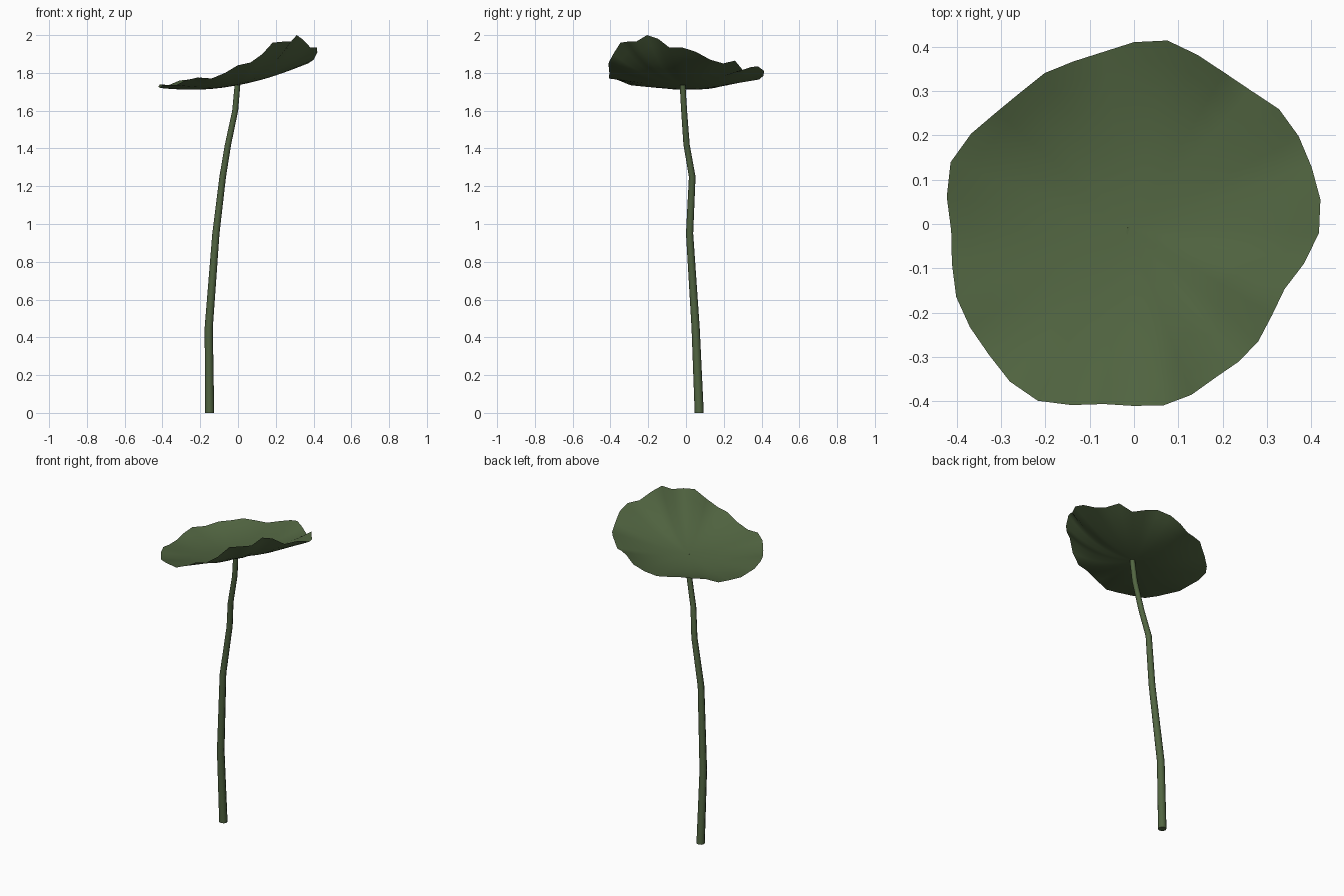
import bpy
import bmesh
from math import radians, sin, cos, tau
from mathutils import Vector

default_cube = bpy.data.objects.get("Cube")
if default_cube:
    bpy.data.objects.remove(default_cube, do_unlink=True)


def make_material(name, colour):
    material = bpy.data.materials.new(name)
    material.use_nodes = True
    material.diffuse_color = colour
    shader = material.node_tree.nodes["Principled BSDF"]
    shader.inputs["Base Color"].default_value = colour
    return material


def finish_object(name, bm, material):
    """Turn a bmesh into a smooth-shaded object with one material."""
    mesh = bpy.data.meshes.new(name)
    bm.to_mesh(mesh)
    bm.free()
    mesh.materials.append(material)
    part = bpy.data.objects.new(name, mesh)
    bpy.context.collection.objects.link(part)
    bpy.ops.object.select_all(action="DESELECT")
    part.select_set(True)
    bpy.context.view_layer.objects.active = part
    bpy.ops.object.shade_smooth_by_angle(angle=radians(50))
    return part


def bridge_loops(bm, inner, outer):
    """Join two closed vertex loops of equal length with quads."""
    count = len(inner)
    for i in range(count):
        j = (i + 1) % count
        bm.faces.new((inner[i], outer[i], outer[j], inner[j]))


leaf_green = make_material("leaf green", (0.083, 0.13, 0.053, 1))

# Leaf: a shallow tilted bowl with a wavy rim, one rim entry per ten degrees
LEAF_CENTRE = Vector((-0.01, -0.01, 1.735))
RIM_RADIUS = [
    .435, .433, .434, .431, .414, .411, .42, .432, .42, .402, .397, .399,
    .393, .398, .416, .43, .418, .402, .408, .42, .423, .426, .438, .44,
    .419, .4, .4, .406, .4, .388, .388, .386, .376, .375, .401, .427]
RIM_HEIGHT = [
    1.91, 1.87, 1.85, 1.865, 1.815, 1.83, 1.835, 1.81, 1.785, 1.765, 1.77, 1.775,
    1.765, 1.76, 1.735, 1.74, 1.727, 1.72, 1.72, 1.735, 1.735, 1.735, 1.76, 1.775,
    1.77, 1.8, 1.84, 1.855, 1.9, 1.96, 1.965, 1.965, 2, 1.98, 1.935, 1.935]
RIM_COUNT = len(RIM_RADIUS)
TILT_X, TILT_Y = 0.19, -0.05
RING_COUNT = 9


def broad_height(index):
    """Rim height with the small ripples averaged away."""
    near = [RIM_HEIGHT[(index + k) % RIM_COUNT] for k in range(-3, 4)]
    return sum(near) / len(near)


def leaf_point(index, t):
    """Point on one leaf vein: tilted at the centre, curling and rippling at the rim."""
    angle = radians(8.6) + tau * index / RIM_COUNT
    angle += radians(3.4) * max(0, -sin(angle + radians(40)))
    x = RIM_RADIUS[index] * cos(angle)
    y = RIM_RADIUS[index] * sin(angle)
    tilt = TILT_X * x + TILT_Y * y
    broad = broad_height(index)
    curl = broad - LEAF_CENTRE.z - tilt
    ripple = RIM_HEIGHT[index] - broad
    height = tilt * t + curl * t ** 2.2 + ripple * t ** 4
    return LEAF_CENTRE + Vector((x * t, y * t, height))


bm = bmesh.new()
centre = bm.verts.new(LEAF_CENTRE)
rings = []
for ring in range(RING_COUNT):
    t = (ring + 1) / RING_COUNT
    rings.append([bm.verts.new(leaf_point(i, t)) for i in range(RIM_COUNT)])
for i, vert in enumerate(rings[0]):
    bm.faces.new((centre, vert, rings[0][(i + 1) % RIM_COUNT]))
for inner, outer in zip(rings, rings[1:]):
    bridge_loops(bm, inner, outer)
finish_object("lily_leaf", bm, leaf_green)

# Stem: a tapering eight-sided tube along a gently bent path
STEM_PATH = [
    (-.15, .07, 0), (-.155, .051, .45), (-.117, .019, .95), (-.081, .033, 1.25),
    (-.053, .003, 1.42), (-.015, -.01, 1.6), (-.003, -.018, 1.735)]
STEM_SIDES = 8
BASE_RADIUS, TIP_RADIUS = 0.024, 0.015

bm = bmesh.new()
loops = []
for point in STEM_PATH:
    part_way = point[2] / STEM_PATH[-1][2]
    radius = BASE_RADIUS + (TIP_RADIUS - BASE_RADIUS) * part_way
    loop = []
    for side in range(STEM_SIDES):
        angle = tau * side / STEM_SIDES
        offset = Vector((radius * cos(angle), radius * sin(angle), 0))
        loop.append(bm.verts.new(Vector(point) + offset))
    loops.append(loop)
for lower, upper in zip(loops, loops[1:]):
    bridge_loops(bm, lower, upper)
bm.faces.new(loops[0])
bm.faces.new(loops[-1])
bmesh.ops.recalc_face_normals(bm, faces=bm.faces)
finish_object("stem", bm, leaf_green)
